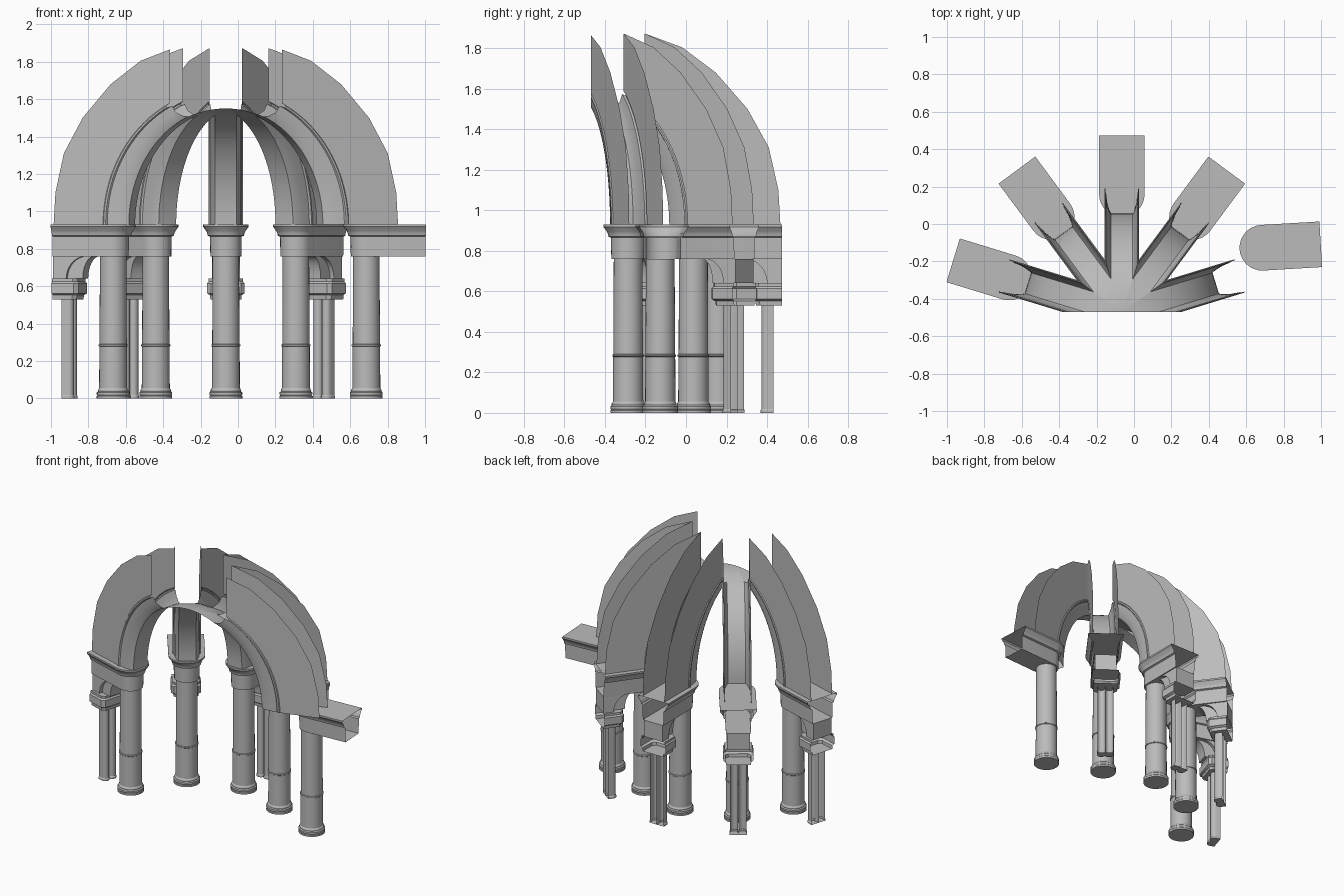
import bpy, bmesh
from math import sin, cos, pi, radians
from mathutils import Matrix, Vector

cube = bpy.data.objects.get("Cube")
if cube:
    bpy.data.objects.remove(cube)

stone = bpy.data.materials.new("grey_stone")
stone.use_nodes = True
stone.diffuse_color = (0.5, 0.5, 0.5, 1)
bsdf = next(n for n in stone.node_tree.nodes if n.type == "BSDF_PRINCIPLED")
bsdf.inputs["Base Color"].default_value = (0.5, 0.5, 0.5, 1)
bsdf.inputs["Roughness"].default_value = 0.8

APSE = Vector((-0.065, -0.47, 0))   # centre the bays radiate from
REACH = 0.63                        # apse centre to column axis
BACK = 0.313                        # column axis to rear of the bay
SPRING = 0.93                       # springing height of the vault
HALF = 0.0875                       # half width of a rib


def finish(bm, name, place, weld=True):
    """Turn a bmesh into a placed, shaded object."""
    if weld:
        bmesh.ops.remove_doubles(bm, verts=bm.verts, dist=0.0001)
        bmesh.ops.recalc_face_normals(bm, faces=bm.faces)
    mesh = bpy.data.meshes.new(name)
    bm.to_mesh(mesh)
    bm.free()
    mesh.materials.append(stone)
    mesh.polygons.foreach_set("use_smooth", [True] * len(mesh.polygons))
    mesh.set_sharp_from_angle(angle=radians(30))
    obj = bpy.data.objects.new(name, mesh)
    obj.matrix_world = place
    bpy.context.collection.objects.link(obj)


def skin(bm, rows, closed=False):
    """Bridge rows of points with quads."""
    grid = [[bm.verts.new(p) for p in row] for row in rows]
    n = len(grid[0])
    for a, b in zip(grid, grid[1:]):
        for i in range(n if closed else n - 1):
            j = (i + 1) % n
            bm.faces.new((a[i], a[j], b[j], b[i]))
    return grid


def loft(bm, rows, closed=False):
    """Skin with closed top and bottom; an open outline leaves its rear open."""
    grid = skin(bm, rows, closed)
    bm.faces.new(grid[0])
    bm.faces.new(grid[-1])


def d_outline(w, z, mid=0.0, back=BACK, off=0.0, steps=14):
    """Straight sides at the rear, a half round towards the apse centre."""
    arc = [(off + w * cos(pi * i / steps), mid - w * sin(pi * i / steps), z)
           for i in range(steps + 1)]
    return [(off + w, back, z)] + arc + [(off - w, back, z)]


def column(name, place):
    profile = [(0.088, 0), (0.088, 0.012), (0.084, 0.016), (0.088, 0.022),
               (0.088, 0.032), (0.081, 0.038), (0.081, 0.046), (0.075, 0.055),
               (0.074, 0.277), (0.078, 0.28), (0.078, 0.287), (0.073, 0.29),
               (0.071, 0.76)]
    bm = bmesh.new()
    loft(bm, [[(r * cos(2 * pi * i / 28), r * sin(2 * pi * i / 28), z)
               for i in range(28)] for r, z in profile], True)
    finish(bm, name + "_column", place)


def impost(name, place):
    levels = [(0.083, 0.76), (0.085, 0.865), (0.097, 0.87), (0.1, 0.885),
              (0.105, 0.895), (0.122, 0.918), (0.122, SPRING)]
    bm = bmesh.new()
    loft(bm, [d_outline(w, z) for w, z in levels])
    finish(bm, name + "_impost", place)


def pier(name, place):
    # twin slim shafts with a small foot
    bm = bmesh.new()
    for off in (-0.028, 0.028):
        loft(bm, [d_outline(w, z, 0.238, 0.272, off, 8) for w, z in
                  ((0.03, 0), (0.03, 0.012), (0.026, 0.018), (0.026, 0.53))])
    finish(bm, name + "_pier_shafts", place)
    # moulded pier capital, open at the rear
    bm = bmesh.new()
    levels = [(0.083, 0.185, 0.53), (0.085, 0.183, 0.552), (0.1, 0.17, 0.562),
              (0.1, 0.17, 0.615), (0.092, 0.178, 0.625), (0.092, 0.178, 0.64)]
    loft(bm, [[(w, BACK, z), (w, f + 0.02, z), (w - 0.02, f, z),
               (0.02 - w, f, z), (-w, f + 0.02, z), (-w, BACK, z)]
              for w, f, z in levels])
    finish(bm, name + "_pier_capital", place)
    # stepped quarter arch between pier and impost
    for order, w, foot, head in (("inner", 0.05, 0.155, 0.09),
                                 ("outer", 0.075, 0.24, 0.13)):
        curve = [(foot - (foot - head) * (1 - cos(a)), 0.64 + 0.12 * sin(a))
                 for a in (pi / 2 * i / 8 for i in range(9))]
        outline = [(BACK, 0.64)] + curve + [(BACK, 0.76)]
        bm = bmesh.new()
        loft(bm, [[(x, y, z) for y, z in outline] for x in (-w, w)], True)
        finish(bm, f"{name}_{order}_bracket_arch", place)


def arch(u, f, a):
    """Point on a rib: u across, f from soffit (0) to web edge (1)."""
    return (u, (0.525 + 0.135 * f) * sin(a), SPRING + (0.62 + 0.1 * f) * cos(a))


def clip(bm, left, right):
    """Mitre a rib against its neighbours at the given half angles."""
    for side, h in ((-1, left), (1, right)):
        bmesh.ops.bisect_plane(
            bm, geom=bm.verts[:] + bm.edges[:] + bm.faces[:], dist=0.00001,
            plane_co=(0, 0, 0), clear_outer=True,
            plane_no=(side * cos(radians(h)), -sin(radians(h)), 0))


def rib(name, place, left, right):
    sweep = [pi / 2 * i / 24 for i in range(25)]
    # moulded soffit
    half = [(HALF, 1), (0.093, 0.96), (0.093, 0.88), (0.084, 0.83),
            (0.078, 0.45), (0.066, 0.12), (0.058, 0)]
    section = half + [(-u, f) for u, f in reversed(half)]
    bm = bmesh.new()
    skin(bm, [[arch(u, f, a) for u, f in section] for a in sweep])
    clip(bm, left, right)
    finish(bm, name + "_rib_soffit", place)
    # thin upright webs on both edges
    outer = [(0.936, SPRING), (0.926, 1.1), (0.879, 1.31), (0.774, 1.5),
             (0.617, 1.68), (0.45, 1.805), (0.28, 1.868), (0.1, 1.92)]
    bm = bmesh.new()
    for u in (-HALF, HALF):
        edge = [arch(u, 1, a) for a in sweep if a > 0.15]
        bm.faces.new([bm.verts.new(p) for p in
                      edge + [(u, t, z) for t, z in outer]])
    clip(bm, left, right)
    finish(bm, name + "_rib_webs", place, False)


# five radiating bays, angles measured from straight back
STEP = 36.5
END = 90 - 2 * STEP
names = ("right_end", "right_rear", "middle", "left_rear", "left_end")
for k, name in zip((2, 1, 0, -1, -2), names):
    turn = Matrix.Rotation(radians(k * STEP), 4, "Z")
    at_apse = Matrix.Translation(APSE) @ turn
    rib(name, at_apse, END if k == 2 else STEP / 2, END if k == -2 else STEP / 2)
    at_column = at_apse @ Matrix.Translation((0, REACH, 0))
    if k == -2:   # this support stands apart from its rib and has no pier
        at_column = (Matrix.Translation((0.686, -0.127, 0))
                     @ Matrix.Rotation(radians(-86.6), 4, "Z"))
    else:
        pier(name, at_column)
    column(name, at_column)
    impost(name, at_column)
